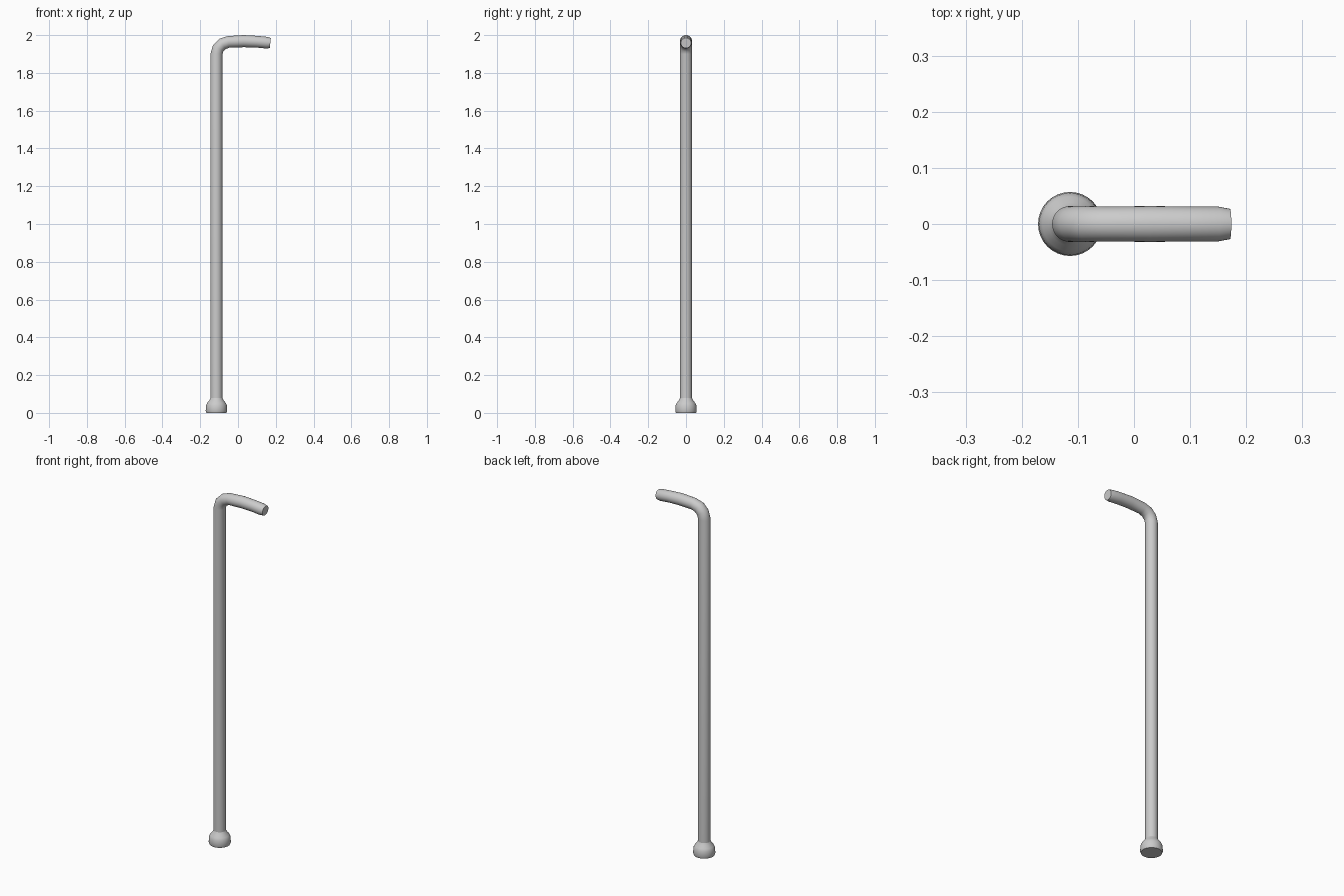
import bpy, bmesh, math
from mathutils import Vector

if "Cube" in bpy.data.objects:
    bpy.data.objects.remove(bpy.data.objects["Cube"])

SIDES = 32
CX = -0.114


def sweep(name, stations):
    """Capped round tube in the XZ plane through (x, z, radius) stations."""
    bm = bmesh.new()
    pts = [Vector((x, 0, z)) for x, z, r in stations]
    rings = []
    for i, p in enumerate(pts):
        t = (pts[min(i + 1, len(pts) - 1)] - pts[max(i - 1, 0)]).normalized()
        side = Vector((0, 1, 0))
        out = side.cross(t)
        r = stations[i][2]
        rings.append([bm.verts.new(p + r * (math.cos(a) * out + math.sin(a) * side))
                      for a in (2 * math.pi * k / SIDES for k in range(SIDES))])
    for a, b in zip(rings, rings[1:]):
        for k in range(SIDES):
            n = (k + 1) % SIDES
            bm.faces.new((a[k], a[n], b[n], b[k]))
    bm.faces.new(rings[0])
    bm.faces.new(rings[-1])
    bmesh.ops.recalc_face_normals(bm, faces=bm.faces)
    mesh = bpy.data.meshes.new(name)
    bm.to_mesh(mesh)
    bm.free()
    obj = bpy.data.objects.new(name, mesh)
    bpy.context.collection.objects.link(obj)
    bpy.ops.object.select_all(action='DESELECT')
    obj.select_set(True)
    bpy.context.view_layer.objects.active = obj
    bpy.ops.object.shade_smooth_by_angle(angle=math.radians(35))
    return obj


# Shaft with bent handle and tapered tip
sweep("shaft_and_handle", [
    (CX, 0.06, 0.032), (CX, 1.90, 0.032),
    (-0.105, 1.931, 0.032), (-0.083, 1.953, 0.032), (-0.05, 1.964, 0.031),
    (0.03, 1.968, 0.032), (0.10, 1.965, 0.031), (0.15, 1.960, 0.031),
    (0.171, 1.958, 0.027)])

# Rubber foot
sweep("foot", [
    (CX, 0.0, 0.053), (CX, 0.01, 0.057), (CX, 0.04, 0.055),
    (CX, 0.053, 0.049), (CX, 0.066, 0.038), (CX, 0.078, 0.032)])
